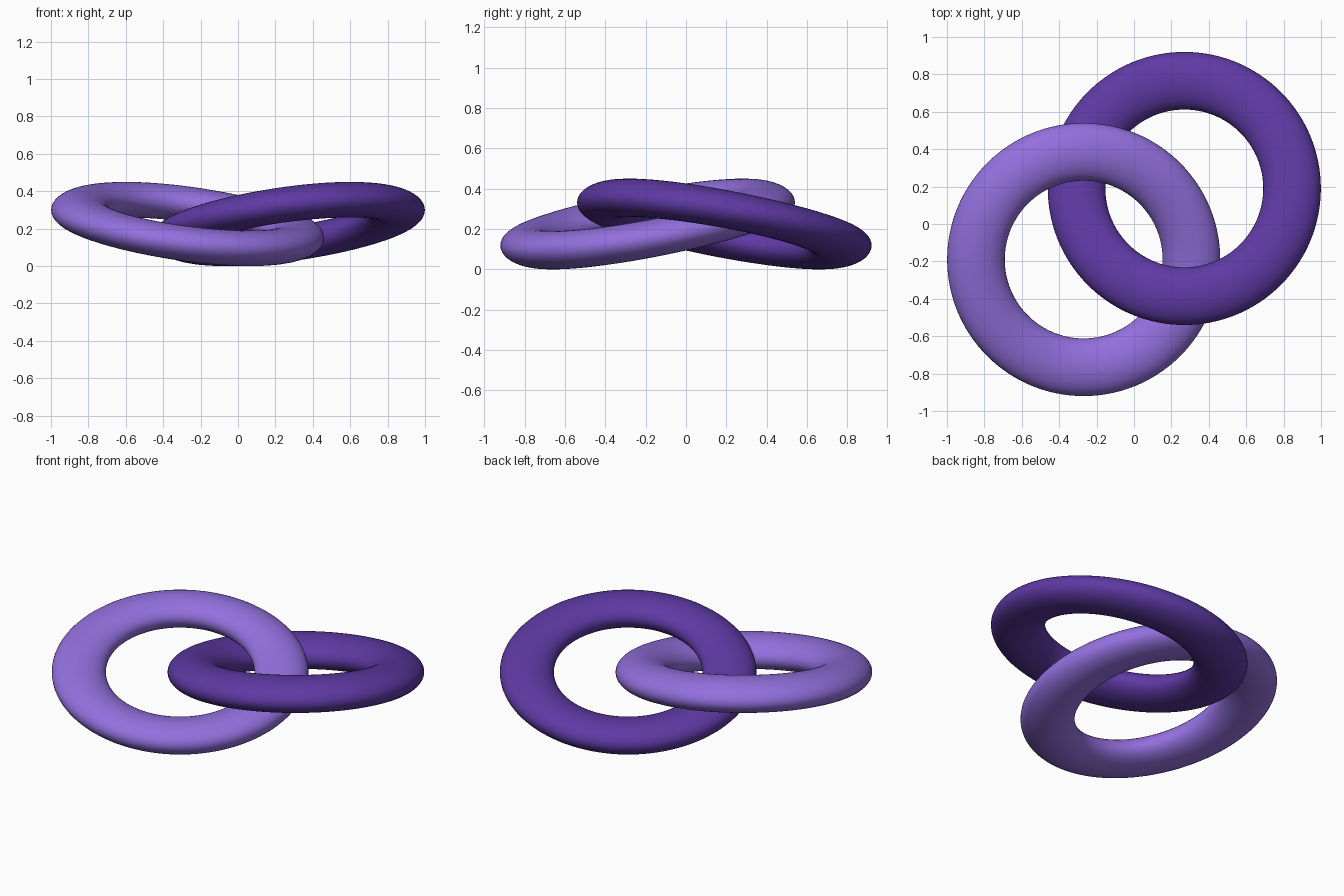
import bpy, bmesh, math

if "Cube" in bpy.data.objects:
    bpy.data.objects.remove(bpy.data.objects["Cube"])

RING, HALF_WIDTH, HALF_HEIGHT = 0.576, 0.154, 0.095   # ring radius and oval section
SWAY, MID_Z = 0.13, 0.225                             # rise and fall around each ring
CX, CY = 0.269, 0.19                                  # ring centre offset
SEGMENTS, SIDES = 128, 40


def material(name, colour):
    mat = bpy.data.materials.new(name)
    mat.diffuse_color = (*colour, 1)
    mat.use_nodes = True
    mat.node_tree.nodes["Principled BSDF"].inputs["Base Color"].default_value = mat.diffuse_color
    return mat


def make_ring(name, side, mat):
    """Oval-section ring that leans across the line joining the two centres."""
    low_angle = math.atan2(-CX, CY) if side < 0 else math.atan2(CX, -CY)
    bm = bmesh.new()
    loops = []
    for i in range(SEGMENTS):
        a = 2 * math.pi * i / SEGMENTS
        z = MID_Z - SWAY * math.cos(a - low_angle)
        loop = []
        for j in range(SIDES):
            b = 2 * math.pi * j / SIDES
            r = RING + HALF_WIDTH * math.cos(b)
            loop.append(bm.verts.new((side * CX + r * math.cos(a),
                                      side * CY + r * math.sin(a),
                                      z + HALF_HEIGHT * math.sin(b))))
        loops.append(loop)
    for i in range(SEGMENTS):
        p, q = loops[i], loops[(i + 1) % SEGMENTS]
        for j in range(SIDES):
            k = (j + 1) % SIDES
            bm.faces.new((p[j], q[j], q[k], p[k])).smooth = True
    bmesh.ops.recalc_face_normals(bm, faces=bm.faces)
    mesh = bpy.data.meshes.new(name)
    bm.to_mesh(mesh)
    bm.free()
    mesh.materials.append(mat)
    bpy.context.collection.objects.link(bpy.data.objects.new(name, mesh))


# Two interlocked rings, each the other turned half way round
make_ring("light_ring", -1, material("light purple", (0.292, 0.162, 0.730)))
make_ring("dark_ring", 1, material("dark purple", (0.112, 0.041, 0.370)))
